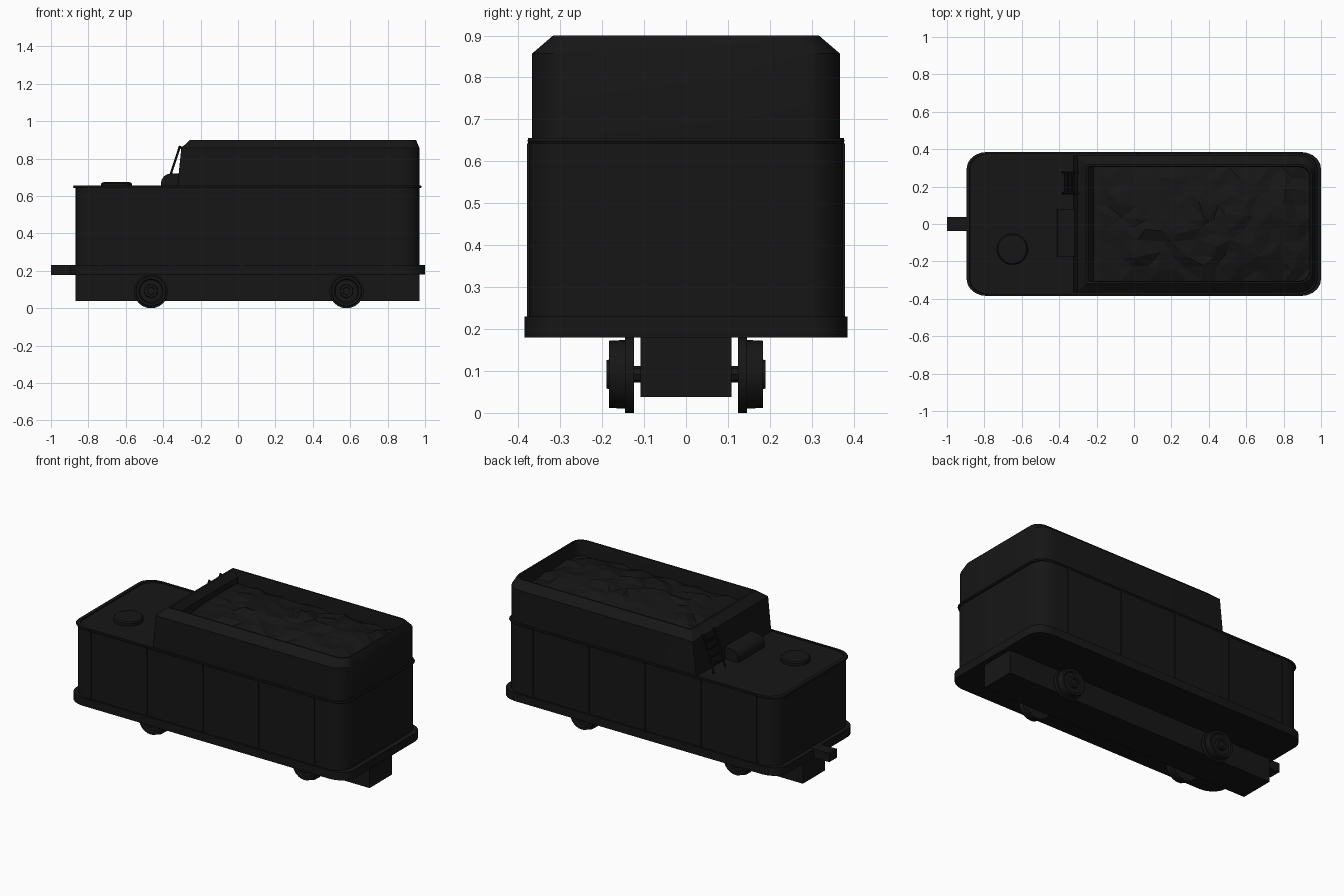
import bpy, bmesh, math, random
from mathutils import Vector

if "Cube" in bpy.data.objects:
    bpy.data.objects.remove(bpy.data.objects["Cube"])

random.seed(4)
black = bpy.data.materials.new("black_paint")
black.diffuse_color = (0.008, 0.008, 0.008, 1)
black.use_nodes = True
black.node_tree.nodes["Principled BSDF"].inputs["Base Color"].default_value = black.diffuse_color


def finish(bm, name, smooth=None):
    bmesh.ops.recalc_face_normals(bm, faces=bm.faces)
    me = bpy.data.meshes.new(name)
    bm.to_mesh(me)
    bm.free()
    ob = bpy.data.objects.new(name, me)
    bpy.context.collection.objects.link(ob)
    me.materials.append(black)
    if smooth:
        bpy.ops.object.select_all(action='DESELECT')
        ob.select_set(True)
        bpy.context.view_layer.objects.active = ob
        bpy.ops.object.shade_smooth_by_angle(angle=math.radians(smooth))
    return ob


def outline(x0, x1, y, r0, r1, z, n=5):
    """Rounded rectangle; r0 and r1 are the radii at the low-x and high-x ends."""
    pts = []
    for cx, cy, r, a0 in ((x1, y, r1, 0), (x0, y, r0, 90), (x0, -y, r0, 180), (x1, -y, r1, 270)):
        sx, sy = (-1 if cx == x0 else 1), (1 if cy > 0 else -1)
        for i in range(n + 1):
            a = math.radians(a0 + 90 * i / n)
            pts.append((cx - sx * r * 1.2 + r * 1.2 * math.cos(a), cy - sy * r + r * math.sin(a), z))
    return pts


def loft(name, loops, smooth=30):
    bm = bmesh.new()
    rings = [[bm.verts.new(p) for p in loop] for loop in loops]
    for a, b in zip(rings, rings[1:]):
        for i in range(len(a)):
            j = (i + 1) % len(a)
            bm.faces.new((a[i], a[j], b[j], b[i]))
    bm.faces.new(rings[0])
    bm.faces.new(rings[-1])
    return finish(bm, name, smooth)


def box(name, x0, x1, y0, y1, z0, z1):
    bm = bmesh.new()
    bmesh.ops.create_cube(bm, size=1)
    for v in bm.verts:
        v.co = ((x0 + x1) / 2 + v.co.x * (x1 - x0), (y0 + y1) / 2 + v.co.y * (y1 - y0),
                (z0 + z1) / 2 + v.co.z * (z1 - z0))
    return finish(bm, name)


def lathe(name, profile, centre, axis, n=24):
    """Revolve (radius, distance) pairs around the axis."""
    q = Vector((0, 0, 1)).rotation_difference(Vector(axis))
    loops = [[Vector(centre) + q @ Vector((r * math.cos(2 * math.pi * i / n), r * math.sin(2 * math.pi * i / n), d))
              for i in range(n)] for r, d in profile]
    return loft(name, loops)


def rod(name, a, b, r=0.006):
    a, b = Vector(a), Vector(b)
    return lathe(name, [(r, 0), (r, (b - a).length)], a, (b - a).normalized(), 8)


# Footplate, tank and its raised rim
loft("footplate", [outline(-0.895, 1.0, 0.385, 0.09, 0.09, z) for z in (0.18, 0.23)])
loft("water_tank", [outline(-0.87, 0.97, 0.374, 0.085, 0.085, z) for z in (0.22, 0.648)])
loft("tank_rim", [outline(-0.87 - d, 0.97 + d, 0.372 + d * 0.5, 0.085, 0.085, z)
                  for d, z in ((-0.002, 0.642), (0.008, 0.642), (0.012, 0.649), (0.008, 0.656),
                               (-0.012, 0.656), (-0.012, 0.648))])

# Panel seams on both sides
for side in (-1, 1):
    for x in (-0.74, -0.36, 0.02, 0.40, 0.78):
        box("panel_seam", x - 0.006, x + 0.006, side * 0.375 - 0.004, side * 0.375 + 0.004, 0.23, 0.642)

# Hollow coal bunker with square front corners
B = 0.004
loft("coal_bunker", [
    outline(-0.325, 0.97, 0.367, B, 0.08, 0.645),
    outline(-0.303, 0.97, 0.367, B, 0.08, 0.857),
    outline(-0.257, 0.952, 0.317, B, 0.055, 0.9),
    outline(-0.245, 0.942, 0.308, B, 0.05, 0.9),
    outline(-0.215, 0.938, 0.305, B, 0.05, 0.86),
    outline(-0.215, 0.938, 0.305, B, 0.05, 0.76)], 25)

# Lumpy coal load, flat faces
bm = bmesh.new()
bmesh.ops.create_grid(bm, x_segments=16, y_segments=9, size=1)
for v in bm.verts:
    u, w = v.co.x, v.co.y
    edge = abs(u) > 0.99 or abs(w) > 0.99
    heap = 0.055 * (1 - u ** 4) * (1 - w ** 2)
    j = 0 if edge else 0.02
    v.co = (0.362 + u * 0.576 + random.uniform(-j, j), w * 0.304 + random.uniform(-j, j),
            0.815 + heap + random.uniform(-0.012, 0.012))
bmesh.ops.triangulate(bm, faces=bm.faces)
finish(bm, "coal")

# Deck fittings: filler hatch, rounded locker and ladder
lathe("filler_hatch", [(0.083, 0.645), (0.083, 0.666), (0.076, 0.673), (0.06, 0.675)], (-0.65, -0.135, 0), (0, 0, 1), 32)
locker = [(-0.30, 0.645), (-0.412, 0.645), (-0.412, 0.668)]
locker += [(-0.36 - 0.052 * math.cos(math.radians(a)), 0.668 + 0.052 * math.sin(math.radians(a))) for a in (22, 45, 67, 90)]
locker += [(-0.31, 0.72)]
loft("locker", [[(x, y, z) for x, z in locker] for y in (-0.175, 0.08)])
foot, head = Vector((-0.382, 0, 0.648)), Vector((-0.31, 0, 0.868))
for y in (0.165, 0.275):
    rod("ladder_rail", foot + Vector((0, y, 0)), head + Vector((0, y, 0)))
    rod("ladder_bracket", head + Vector((0, y, -0.008)), (-0.29, y, 0.86))
for t in (0.2, 0.4, 0.6, 0.8):
    p = foot.lerp(head, t)
    rod("ladder_rung", p + Vector((0, 0.158, 0)), p + Vector((0, 0.282, 0)))

# Underframe, coupling bar and running gear
box("underframe", -0.87, 0.97, -0.108, 0.108, 0.038, 0.19)
box("coupling_bar", -1.0, -0.85, -0.037, 0.037, 0.178, 0.232)
wheel = [(0.092, 0.124), (0.092, 0.146), (0.082, 0.146), (0.08, 0.184), (0.066, 0.184),
         (0.06, 0.176), (0.036, 0.176), (0.034, 0.19), (0.02, 0.19), (0.018, 0.184)]
for x in (-0.465, 0.58):
    for side in (-1, 1):
        lathe("wheel", wheel, (x, 0, 0.092), (0, side, 0.0))
    rod("axle", (x, -0.13, 0.092), (x, 0.13, 0.092), 0.02)
